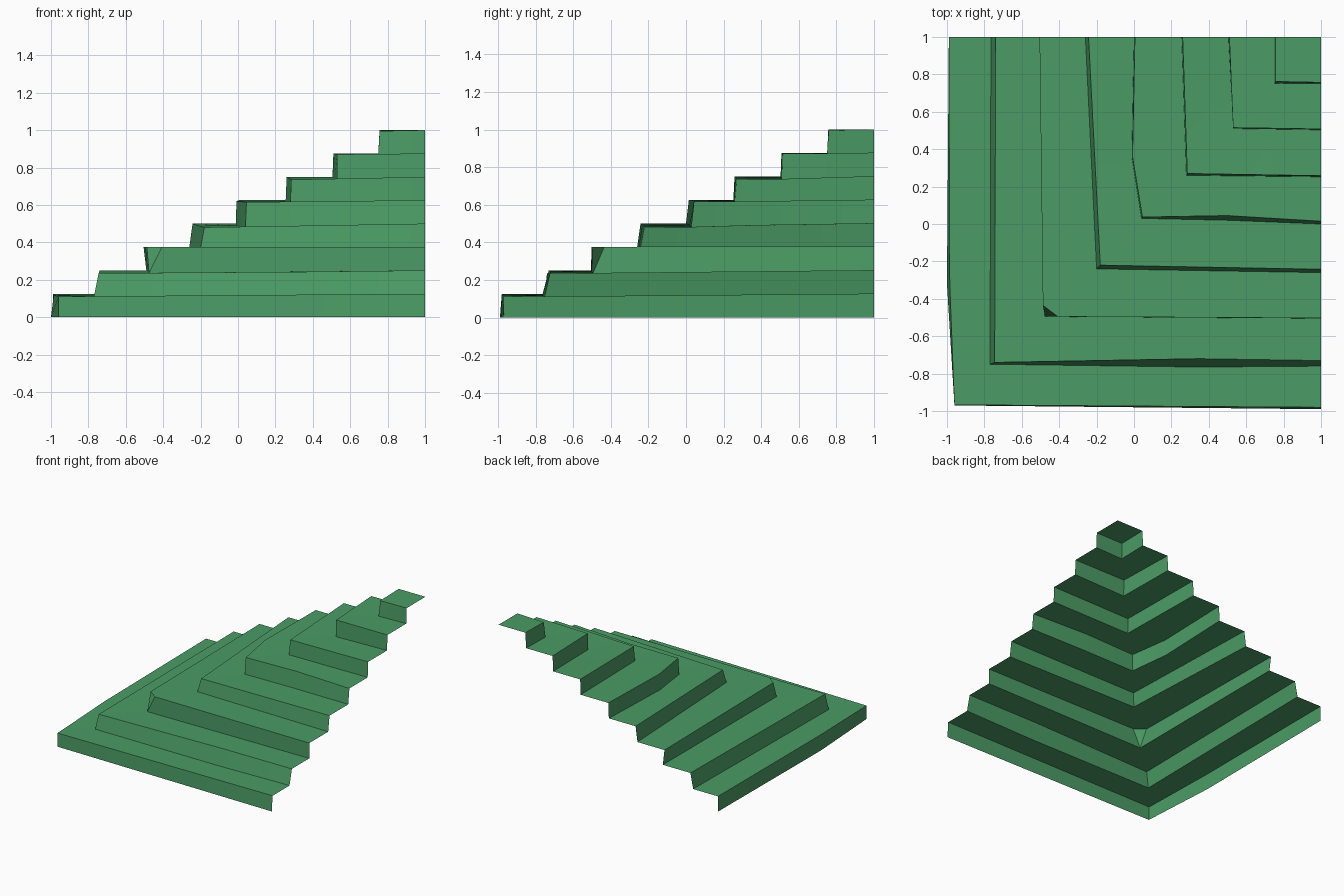
import bpy
import bmesh
import math
from mathutils import Vector

default_cube = bpy.data.objects.get("Cube")
if default_cube:
    bpy.data.objects.remove(default_cube, do_unlink=True)

# One flat grass green for the whole hillside
grass = bpy.data.materials.new("grass_green")
grass.use_nodes = True
grass_colour = (0.07, 0.33, 0.13, 1)
grass.diffuse_color = grass_colour
grass.node_tree.nodes["Principled BSDF"].inputs["Base Color"].default_value = grass_colour

RISE = 1 / 8

# Each terrace: foot edge, lip edge, lip corner height.
# An edge is left end x, corner x, corner y, front end y.
TERRACES = [
    ((-.99, -.96, -.97, -.99), (-.99, -.96, -.967, -.98), .11),
    ((-.765, -.77, -.75, -.76), (-.74, -.745, -.74, -.73), .235),
    ((-.49, -.476, -.495, -.505), (-.505, -.487, -.495, -.503), .375),
    ((-.26, -.2, -.24, -.26), (-.243, -.18, -.22, -.242), .48),
    ((0, .04, .03, 0), (.005, .045, .037, .015), .615),
    ((.255, .28, .26, .252), (.26, .285, .27, .258), .735),
    ((.505, .53, .51, .503), (.51, .53, .515, .508), .87),
    ((.75, .75, .75, .752), (.757, .757, .762, .757), .995),
]

# Bulges along the sides: terrace -> position along the side, foot and lip offset
LEFT_BULGE = {0: (-.32, -1, -.985), 4: (.36, -.012, -.008)}
FRONT_BULGE = {1: (.35, -.765, -.72), 4: (.5, .02, .045)}
CHAMFERED = 2


def edge_points(level, is_lip, edge, end_z, corner_z):
    """Six points running from the left end, round the corner, to the front end."""
    left, corner_x, corner_y, front = edge
    start = Vector((left, 1, end_z))
    end = Vector((1, front, end_z))
    corner_a = Vector((corner_x, corner_y, corner_z))
    corner_b = corner_a.copy()
    if level == CHAMFERED and is_lip:
        corner_a.y += .06
        corner_b.x += .08
    left_mid = start.lerp(corner_a, .5)
    front_mid = corner_b.lerp(end, .5)
    if level in LEFT_BULGE:
        along, foot, lip = LEFT_BULGE[level]
        left_mid.x, left_mid.y = (lip if is_lip else foot), along
    if level in FRONT_BULGE:
        along, foot, lip = FRONT_BULGE[level]
        front_mid.x, front_mid.y = along, (lip if is_lip else foot)
    return [start, left_mid, corner_a, corner_b, front_mid, end]


# Terraced hillside: an open sheet of risers and treads
mesh_builder = bmesh.new()
rows = []
foot_corner_z = 0
for level, (foot, lip, lip_corner_z) in enumerate(TERRACES):
    foot_row = edge_points(level, False, foot, level * RISE, foot_corner_z)
    lip_row = edge_points(level, True, lip, (level + 1) * RISE, lip_corner_z)
    for row in (foot_row, lip_row):
        rows.append([mesh_builder.verts.new(point) for point in row])
    foot_corner_z = lip_corner_z

for lower, upper in zip(rows, rows[1:]):
    for i in range(len(lower) - 1):
        mesh_builder.faces.new((lower[i], lower[i + 1], upper[i + 1], upper[i]))

# Summit tread
summit = mesh_builder.verts.new((1, 1, 1))
mesh_builder.faces.new(rows[-1] + [summit])

bmesh.ops.remove_doubles(mesh_builder, verts=mesh_builder.verts[:], dist=.0005)
bmesh.ops.recalc_face_normals(mesh_builder, faces=mesh_builder.faces[:])
mesh_builder.faces.ensure_lookup_table()
highest = max(mesh_builder.faces, key=lambda face: face.calc_center_median().z)
if highest.normal.z < 0:
    bmesh.ops.reverse_faces(mesh_builder, faces=mesh_builder.faces[:])

mesh = bpy.data.meshes.new("terraced_hillside")
mesh_builder.to_mesh(mesh)
mesh_builder.free()
mesh.materials.append(grass)

hillside = bpy.data.objects.new("terraced_hillside", mesh)
bpy.context.collection.objects.link(hillside)
bpy.context.view_layer.objects.active = hillside
hillside.select_set(True)
bpy.ops.object.shade_smooth_by_angle(angle=math.radians(30))
